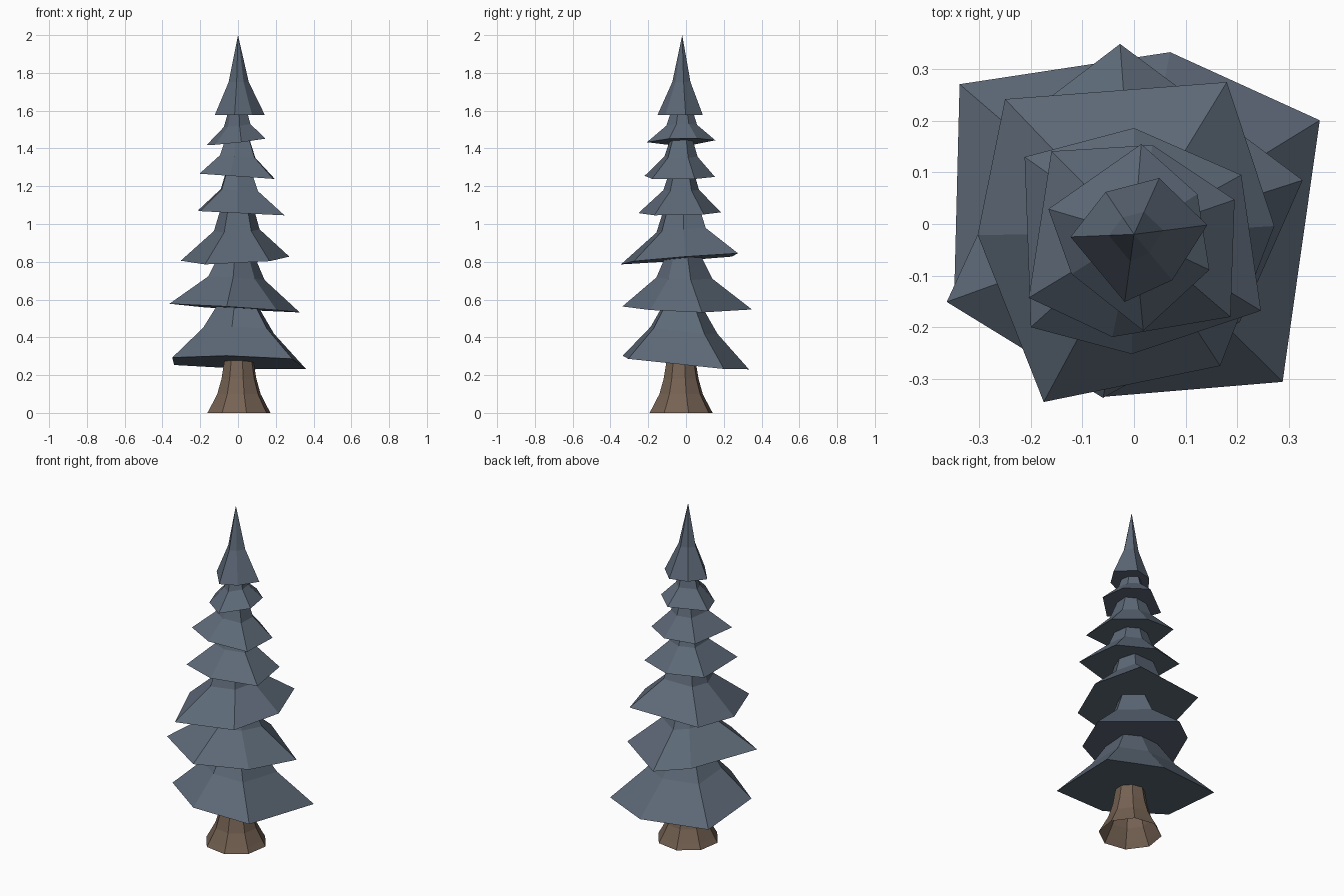
import bpy, math

if "Cube" in bpy.data.objects:
    bpy.data.objects.remove(bpy.data.objects["Cube"])


def material(name, rgb):
    m = bpy.data.materials.new(name)
    m.diffuse_color = (*rgb, 1)
    m.use_nodes = True
    m.node_tree.nodes["Principled BSDF"].inputs["Base Color"].default_value = m.diffuse_color
    return m


needle = material("blue grey needles", (0.11, 0.142, 0.187))
bark = material("brown bark", (0.18, 0.122, 0.087))
CX, CY = 0.0, -0.02


def loft(name, rings, mat, cap_bottom=True, cap_top=True, apex=None):
    """Skin a stack of equal-count rings with flat faces."""
    n = len(rings[0])
    verts = [v for r in rings for v in r]
    faces = [(k * n + i, k * n + (i + 1) % n, (k + 1) * n + (i + 1) % n, (k + 1) * n + i)
             for k in range(len(rings) - 1) for i in range(n)]
    top = (len(rings) - 1) * n
    if cap_bottom:
        faces.append(tuple(range(n - 1, -1, -1)))
    if apex:
        verts.append(apex)
        faces += [(top + i, top + (i + 1) % n, len(verts) - 1) for i in range(n)]
    elif cap_top:
        faces.append(tuple(range(top, top + n)))
    me = bpy.data.meshes.new(name)
    me.from_pydata(verts, [], faces)
    me.materials.append(mat)
    ob = bpy.data.objects.new(name, me)
    bpy.context.collection.objects.link(ob)
    return ob


# Foliage tiers: rim outline, tilted rim plane (height, x slope, y slope),
# then (scale, rise) of the bend and of the top hidden in the next tier
tiers = [
    ([(-.338, .271), (-.348, -.12), (-.06, -.335), (.288, -.306), (.36, .201), (.07, .333)],
     (.267, -.04, -.1), (.53, .17), (.29, .31)),
    ([(-.363, -.151), (-.06, -.337), (.205, -.19), (.327, .085), (-.027, .349), (-.19, .225)],
     (.553, -.06, -.02), (.43, .16), (.27, .28)),
    ([(-.25, .242), (-.303, -.021), (-.175, -.345), (.167, -.275), (.272, -.004), (.18, .275)],
     (.818, .035, .075), (.42, .15), (.3, .27)),
    ([(-.212, .13), (-.2, -.2), (-.004, -.252), (.246, -.168), (.208, .095), (0, .186)],
     (1.06, -.05, .01), (.43, .12), (.29, .22)),
    ([(-.16, .141), (-.204, -.143), (-.042, -.219), (.187, -.18), (.195, .047), (.036, .153)],
     (1.252, -.07, 0), (.47, .105), (.28, .22)),
    ([(-.166, .029), (-.121, -.097), (.018, -.207), (.146, -.089), (.123, .058), (.014, .155)],
     (1.437, .12, .03), (.45, .085), (.3, .17)),
    ([(-.123, -.025), (-.018, -.151), (.074, -.109), (.142, -.002), (.049, .089), (-.055, .062)],
     (1.577, 0, 0), (.4, .175), None),
]
for t, (rim, (h, sx, sy), bend, top) in enumerate(tiers):
    rings = []
    for s, rise in [(1, 0), bend] + ([top] if top else []):
        rings.append([(CX + (x - CX) * s, CY + (y - CY) * s,
                       h + rise + (sx * x + sy * y) * s) for x, y in rim])
    loft(f"foliage_tier_{t + 1}", rings, needle, apex=None if top else (CX, CY, 2.0))

# Flared trunk, open underneath
profile = [(.172, 0), (.155, .03), (.118, .1), (.095, .18), (.08, .27), (.07, .42)]
rings = [[(.005 + r * math.cos(math.tau * (i + .3) / 8),
           -.026 + r * math.sin(math.tau * (i + .3) / 8), z) for i in range(8)]
         for r, z in profile]
loft("trunk", rings, bark, cap_bottom=False)
